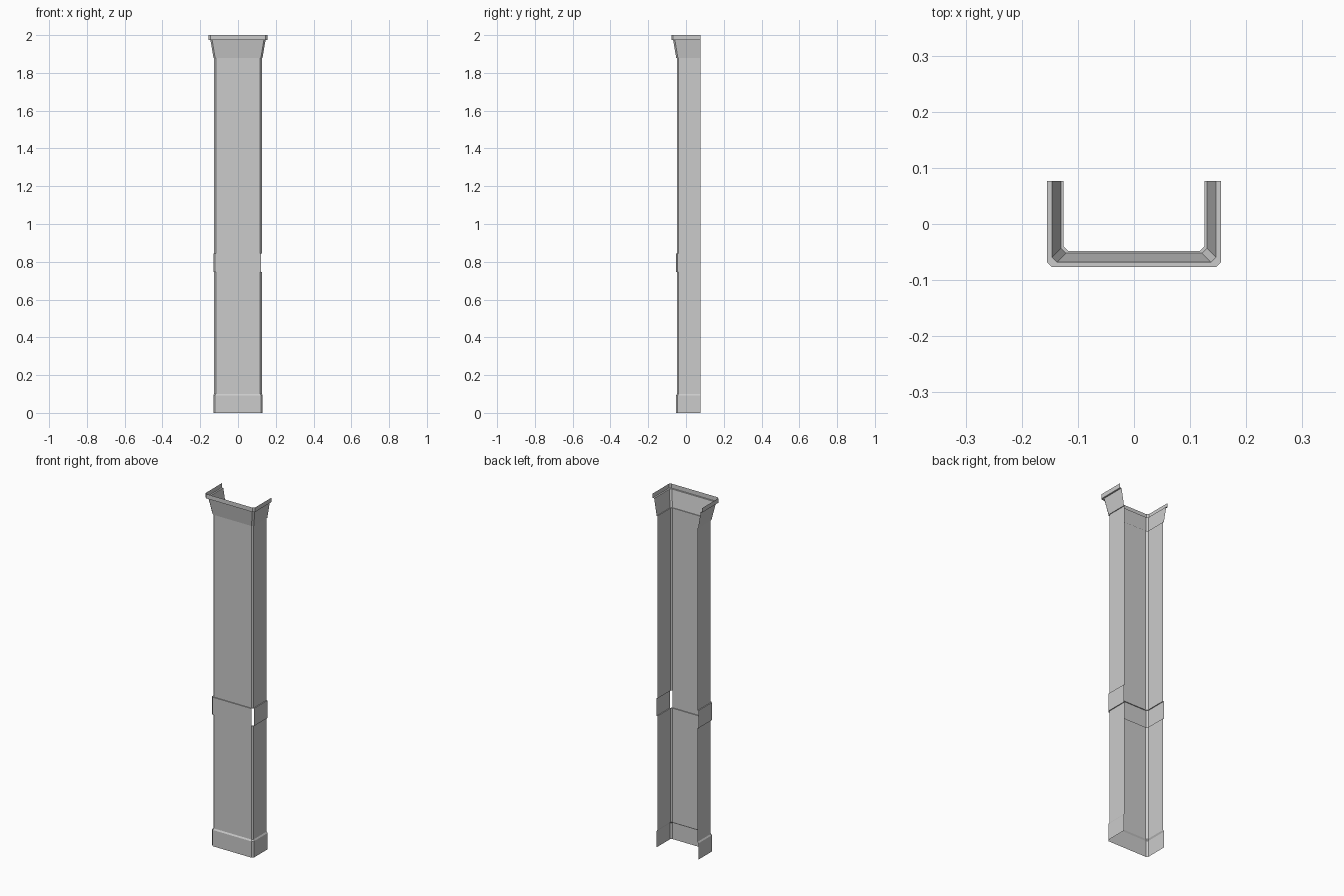
import bpy
import bmesh

cube = bpy.data.objects.get("Cube")
if cube:
    bpy.data.objects.remove(cube, do_unlink=True)

HALF_WIDTH, FRONT, BACK, CHAMFER = 0.126, -0.048, 0.077, 0.009

grey = bpy.data.materials.new("plain grey")
grey.use_nodes = True
colour = (0.6, 0.6, 0.6, 1)
grey.diffuse_color = colour
grey.node_tree.nodes["Principled BSDF"].inputs["Base Color"].default_value = colour


def section(bm, offset, z):
    """Open U outline with chamfered front corners, pushed out by offset."""
    w, f = HALF_WIDTH + offset, FRONT - offset
    half = [(w - CHAMFER, f), (w, f + CHAMFER), (w, BACK)]
    outline = [(-x, y) for x, y in reversed(half)] + half
    return [bm.verts.new((x, y, z)) for x, y in outline]


def shell(name, profile, open_corner=None):
    """Thin sheet lofted through (offset, height) pairs, open at the back."""
    bm = bmesh.new()
    rings = [section(bm, offset, z) for offset, z in profile]
    for level, (low, high) in enumerate(zip(rings, rings[1:])):
        for i in range(len(low) - 1):
            if (level, i) != open_corner:
                bm.faces.new((low[i], low[i + 1], high[i + 1], high[i]))
    mesh = bpy.data.meshes.new(name)
    bm.to_mesh(mesh)
    bm.free()
    mesh.materials.append(grey)
    obj = bpy.data.objects.new(name, mesh)
    bpy.context.scene.collection.objects.link(obj)


# Foot with a small sloped top edge
shell("base", [(0.005, 0), (0.005, 0.092), (0, 0.1)])
# Plain shaft below and above the raised band
shell("lower_shaft", [(0, 0.1), (0, 0.745)])
shell("upper_shaft", [(0, 0.845), (0, 1.88)])
# Raised band, with a small gap at its front left corner
shell("band", [(0, 0.745), (0.005, 0.745), (0.005, 0.845), (0, 0.845)],
      open_corner=(1, 3))
# Flared capital with an upright rim
shell("capital", [(0, 1.88), (0.004, 1.88), (0.02, 1.975),
                  (0.029, 1.975), (0.029, 2.0)])
